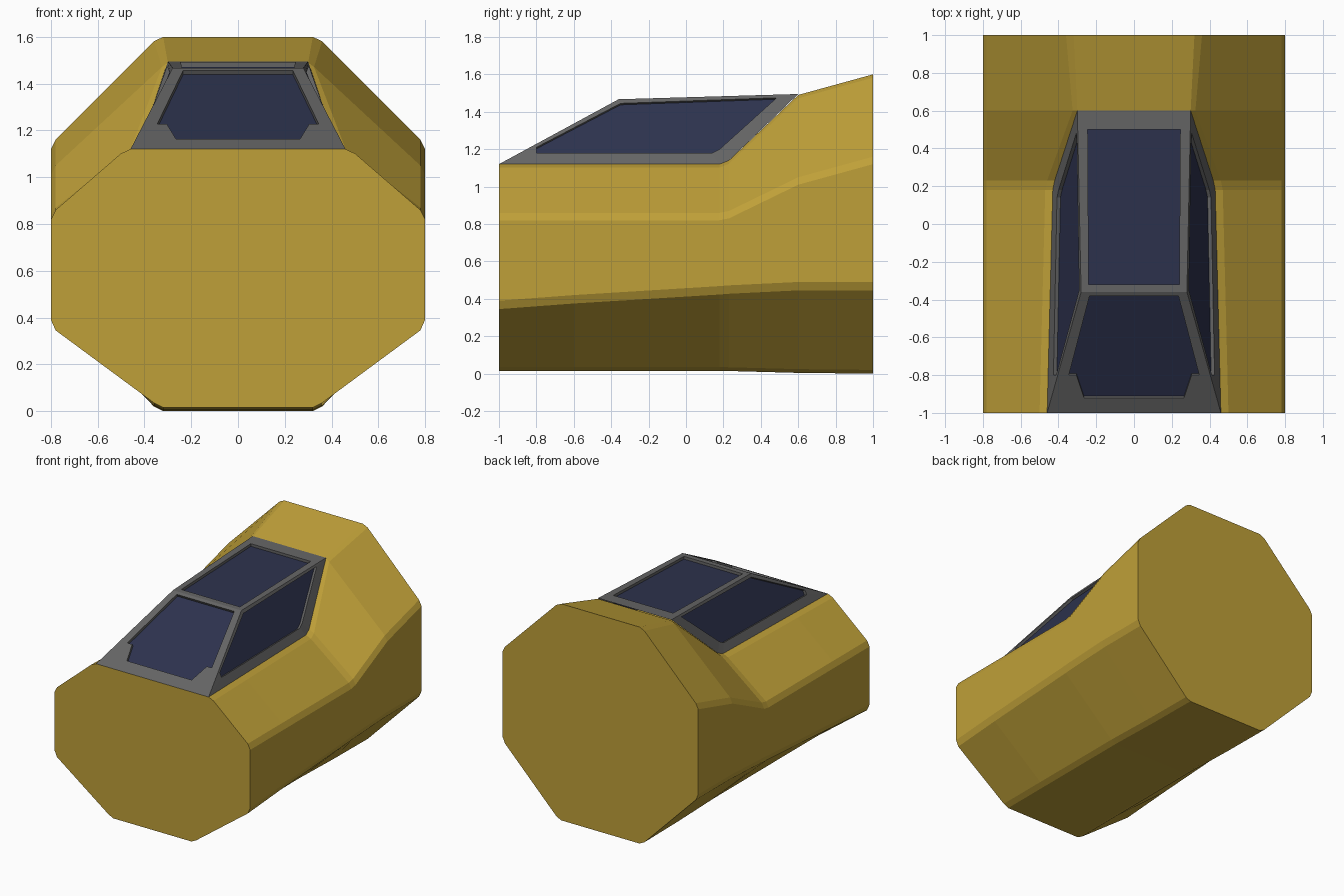
import bpy, bmesh
from mathutils import Vector as V

if "Cube" in bpy.data.objects:
    bpy.data.objects.remove(bpy.data.objects["Cube"])


def material(name, rgb):
    m = bpy.data.materials.new(name)
    m.diffuse_color = (*rgb, 1)
    m.use_nodes = True
    m.node_tree.nodes["Principled BSDF"].inputs["Base Color"].default_value = m.diffuse_color
    return m


def finish(bm, name, mat):
    bmesh.ops.remove_doubles(bm, verts=bm.verts, dist=0.0005)
    me = bpy.data.meshes.new(name)
    bm.to_mesh(me)
    bm.free()
    me.materials.append(mat)
    ob = bpy.data.objects.new(name, me)
    bpy.context.collection.objects.link(ob)


def lerp(a, b, t):
    return a + (b - a) * t


gold = material("gold_paint", (0.52, 0.35, 0.04))
grey = material("frame_grey", (0.13, 0.13, 0.13))
blue = material("dark_glass", (0.026, 0.032, 0.075))

# Hull: chamfered octagon lofted along y
# station: y, top z, top half width, top chamfer width, upper side z, lower side z, bottom z
STATIONS = [
    (-1.0, 1.12, 0.46, 0.04, 0.82, 0.39, 0.015),
    (-0.6, 1.12, 0.45, 0.04, 0.82, 0.42, 0.015),
    (0.18, 1.12, 0.43, 0.04, 0.82, 0.468, 0.015),
    (0.23, 1.14, 0.42, 0.04, 0.83, 0.472, 0.014),
    (0.60, 1.49, 0.30, 0.025, 1.01, 0.49, 0.004),
    (1.00, 1.60, 0.32, 0.04, 1.12, 0.49, 0.0),
]
bm = bmesh.new()
rings = []
for y, zt, wt, c, zu, zl, zb in STATIONS:
    half = [(wt, zt), (wt + c, zt - 0.018), (0.78, zu + 0.04), (0.8, zu),
            (0.8, zl), (0.78, zl - 0.045), (0.36, zb + 0.02), (0.32, zb)]
    loop = half + [(-x, z) for x, z in reversed(half)]
    rings.append([bm.verts.new((x, y, z)) for x, z in loop])
for a, b in zip(rings, rings[1:]):
    for i in range(len(a)):
        j = (i + 1) % len(a)
        bm.faces.new((a[i], a[j], b[j], b[i]))
bm.faces.new(rings[0])
bm.faces.new(rings[-1])
bmesh.ops.recalc_face_normals(bm, faces=bm.faces)
finish(bm, "hull", gold)

# Canopy: framed panels with recessed glass
CENTRE = V((0, -0.1, 1.2))
DEPTH = 0.02
frame, glass = bmesh.new(), bmesh.new()


def add_face(bm, pts, facing):
    f = bm.faces.new([bm.verts.new(p) for p in pts])
    f.normal_update()
    if f.normal.dot(facing) < 0:
        f.normal_flip()
    return f.normal.copy()


def panel(outer, inner):
    mid = sum(inner, V()) / len(inner)
    out = mid - CENTRE
    probe = bmesh.new()
    n = add_face(probe, inner, out)
    probe.free()
    low = [p - n * DEPTH for p in inner]
    for i in range(len(inner)):
        j = (i + 1) % len(inner)
        quad = [outer[i], outer[j], inner[j], inner[i]]
        add_face(frame, quad, n)
        edge = (inner[i] + inner[j]) / 2
        add_face(frame, [inner[i], inner[j], low[j], low[i]], mid - edge)
    add_face(glass, low, n)


def mirrored(pts):
    return pts + [V((-p.x, p.y, p.z)) for p in reversed(pts)]


def post(y):  # point on the sloping front corner post
    return V((0.46, -1, 1.12)).lerp(V((0.28, -0.36, 1.467)), (y + 1) / 0.64)


def side_point(y, z):  # point on the ruled side wall
    if y < 0.18:
        lo = V((lerp(0.46, 0.43, (y + 1) / 1.18), y, 1.12))
    else:
        lo = V((0.43, 0.18, 1.12)).lerp(V((0.30, 0.6, 1.495)), (y - 0.18) / 0.42)
    hi = post(y) if y < -0.36 else roof(0.28 + 0.02 * (y + 0.36) / 0.96, y)
    return V((lerp(lo.x, hi.x, (z - lo.z) / max(hi.z - lo.z, 0.001)), y, z))


def roof(x, y):
    return V((x, y, lerp(1.467, 1.495, (y + 0.36) / 0.96)))


# Roof window
panel(mirrored([roof(0.28, -0.36), roof(0.30, 0.6)]),
      mirrored([roof(0.24, -0.32), roof(0.245, 0.5)]))

# Windscreen with stepped lower corners
panel(mirrored([post(-0.36), post(-0.8), post(-0.86), post(-1)]),
      mirrored([V((x, y, post(y).z)) for x, y in
                [(0.235, -0.38), (0.345, -0.8), (0.305, -0.8), (0.265, -0.92)]]))

# Side windows
outer = [post(-1), V((0.43, 0.18, 1.12)), V((0.42, 0.23, 1.14)),
         roof(0.30, 0.6), post(-0.36), post(-0.82)]
inner = [side_point(y, z) for y, z in
         [(-0.8, 1.18), (0.14, 1.18), (0.18, 1.2), (0.485, 1.475), (-0.35, 1.445), (-0.8, 1.21)]]
for s in (1, -1):
    panel([V((p.x * s, p.y, p.z)) for p in outer],
          [V((p.x * s, p.y, p.z)) for p in inner])

finish(frame, "canopy_frame", grey)
finish(glass, "canopy_glass", blue)
